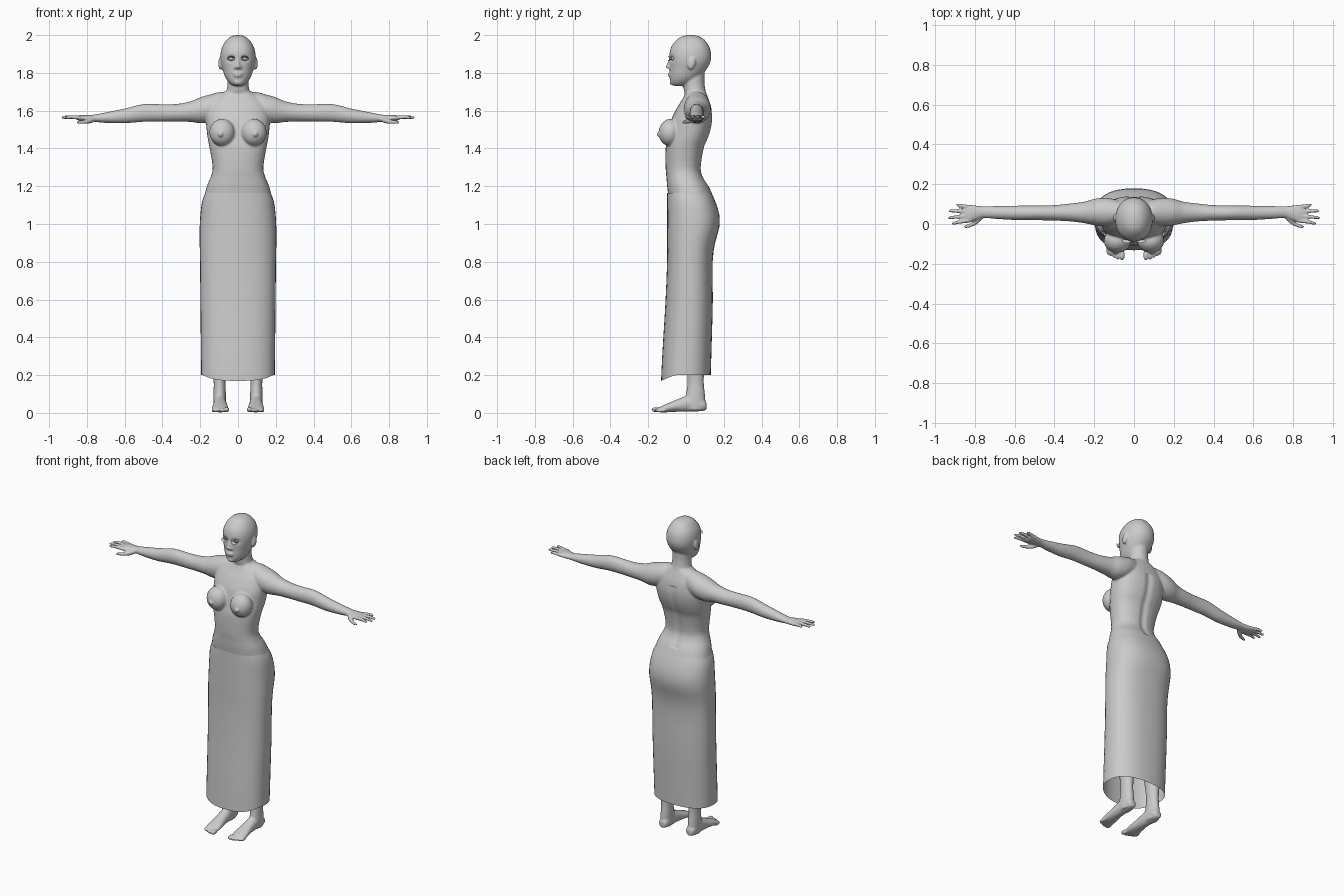
import bpy, bmesh, math
from mathutils import Vector, Matrix


def spline(rings, steps):
    """Catmull-Rom resampling of a list of ring tuples."""
    out = []
    for i in range(len(rings) - 1):
        p = [rings[max(i - 1, 0)], rings[i], rings[i + 1], rings[min(i + 2, len(rings) - 1)]]
        for k in range(steps):
            t = k / steps
            out.append([b + 0.5 * t * (c - a + t * (2 * a - 5 * b + 4 * c - d + t * (3 * (b - c) + d - a)))
                        for a, b, c, d in zip(*p)])
    return out + [list(rings[-1])]


def loft(bm, axis, rings, side=1, n=32, power=2.0, steps=3, cap=True):
    """Rings are (position on axis, two centre coords, two radii)."""
    others = [i for i in range(3) if i != axis]
    loops = []
    for t, a, b, ra, rb in spline(rings, steps):
        loop = []
        for k in range(n):
            ang = 2 * math.pi * k / n
            c, s = math.cos(ang), math.sin(ang)
            co = [0, 0, 0]
            co[axis] = t
            co[others[0]] = a + ra * math.copysign(abs(c) ** (2 / power), c)
            co[others[1]] = b + rb * math.copysign(abs(s) ** (2 / power), s)
            co[0] *= side
            loop.append(bm.verts.new(co))
        loops.append(loop)
    faces = []
    for l0, l1 in zip(loops, loops[1:]):
        for k in range(n):
            j = (k + 1) % n
            faces.append(bm.faces.new((l0[k], l0[j], l1[j], l1[k])))
    if cap:
        faces += [bm.faces.new(loops[0]), bm.faces.new(loops[-1])]
    bmesh.ops.recalc_face_normals(bm, faces=faces)
    return loops


def column(rows, x=0.0):
    """Rows (z, half width, front y, back y) to vertical loft rings."""
    return [(z, x, (f + b) / 2, w, (b - f) / 2) for z, w, f, b in rows]


def ball(bm, centre, radii, tilt=0.0):
    m = Matrix.Translation(centre) @ Matrix.Rotation(tilt, 4, 'X') @ Matrix.Diagonal((*radii, 1))
    bmesh.ops.create_uvsphere(bm, u_segments=20, v_segments=12, radius=1, matrix=m)


def finish(bm, name):
    me = bpy.data.meshes.new(name)
    bm.to_mesh(me)
    bm.free()
    ob = bpy.data.objects.new(name, me)
    bpy.context.collection.objects.link(ob)
    bpy.ops.object.select_all(action='DESELECT')
    ob.select_set(True)
    bpy.context.view_layer.objects.active = ob
    return ob


bm = bmesh.new()

# torso
loft(bm, 2, column([
    (1.70, .07, .0, .105), (1.66, .13, -.02, .12), (1.62, .16, -.045, .133), (1.56, .17, -.075, .14),
    (1.50, .166, -.09, .132), (1.45, .16, -.10, .115), (1.40, .15, -.108, .095), (1.30, .134, -.108, .08),
    (1.25, .144, -.104, .09), (1.20, .165, -.10, .12), (1.12, .184, -.09, .152), (1.03, .192, -.085, .166),
    (.95, .19, -.08, .145), (.88, .16, -.06, .12)]), power=2.3)

# neck
loft(bm, 2, column([(1.62, .09, -.02, .125), (1.68, .078, -.005, .112), (1.71, .06, -.012, .103),
                    (1.76, .055, -.015, .097), (1.84, .055, -.015, .10)]))

# head
loft(bm, 2, column([
    (2.0, .012, .01, .04), (1.993, .036, -.022, .07), (1.975, .06, -.05, .098), (1.94, .083, -.077, .123),
    (1.90, .093, -.088, .133), (1.86, .092, -.088, .13), (1.82, .082, -.086, .11), (1.785, .071, -.085, .08),
    (1.757, .055, -.083, .05), (1.737, .034, -.075, .01), (1.731, .015, -.06, -.02)]), power=2.15)

# nose, lips, chin
loft(bm, 2, column([(1.88, .009, -.09, -.06), (1.85, .011, -.1, -.06), (1.832, .015, -.108, -.06),
                    (1.822, .012, -.098, -.06)]), n=16)
ball(bm, (0, -.085, 1.795), (.026, .012, .006))
ball(bm, (0, -.083, 1.784), (.023, .012, .007))
ball(bm, (0, -.072, 1.75), (.022, .016, .014))

for s in (1, -1):
    # nostril, ear, bust
    ball(bm, (s * .014, -.088, 1.828), (.008, .01, .007))
    ball(bm, (s * .094, .03, 1.85), (.011, .02, .034), -.25)
    ball(bm, (s * .084, -.085, 1.485), (.068, .06, .072), -.12)
    ball(bm, (s * .092, -.142, 1.475), (.014, .014, .014))
    # shoulder and arm
    loft(bm, 0, [
        (.02, .055, 1.63, .05, .075), (.10, .06, 1.625, .065, .073), (.15, .06, 1.612, .072, .073),
        (.20, .06, 1.602, .066, .069), (.25, .058, 1.595, .054, .055), (.32, .058, 1.589, .045, .047),
        (.40, .056, 1.588, .039, .046), (.50, .056, 1.588, .037, .047), (.60, .056, 1.572, .036, .039),
        (.70, .058, 1.563, .032, .028), (.76, .06, 1.56, .029, .019), (.79, .057, 1.56, .036, .018),
        (.83, .052, 1.561, .044, .016), (.85, .053, 1.561, .042, .012)], s, n=24)
    # fingers
    for y0, y1, tip in ((.018, .002, .915), (.041, .031, .935), (.064, .066, .93), (.086, .096, .895)):
        mid = (.84 + tip) / 2
        loft(bm, 0, [(.82, y0, 1.561, .011, .011), (mid, (y0 + y1) / 2, 1.566, .0095, .010),
                     (tip - .006, y1, 1.564, .0075, .008), (tip, y1, 1.563, .004, .004)], s, n=12)
    # thumb
    loft(bm, 0, [(.755, .045, 1.555, .014, .013), (.785, .016, 1.545, .015, .014),
                 (.82, -.005, 1.54, .011, .011), (.848, -.014, 1.538, .008, .008),
                 (.854, -.015, 1.538, .004, .004)], s, n=12)
    # leg
    loft(bm, 2, column([
        (.95, .085, -.05, .13), (.75, .075, -.05, .115), (.55, .056, -.03, .09), (.40, .053, -.02, .108),
        (.27, .041, -.002, .1), (.17, .032, .008, .094), (.10, .033, .0, .1), (.05, .034, -.01, .103),
        (.015, .03, .0, .1)], .097), s, n=24)
    # foot
    loft(bm, 1, [(.108, .096, .036, .018, .02), (.09, .096, .042, .03, .032), (.03, .096, .052, .033, .046),
                 (-.04, .095, .04, .037, .034), (-.10, .094, .026, .044, .023),
                 (-.14, .093, .017, .043, .014), (-.15, .093, .016, .038, .01)], s, n=24)
    # toes
    for x, tip, r in ((.06, -.182, .014), (.082, -.18, .0105), (.1, -.172, .01), (.117, -.164, .0095), (.131, -.155, .009)):
        ball(bm, (s * x, tip + .026, r + .003), (r, .028, r))

body = finish(bm, "body")

# fuse the body parts into one smooth skin
rm = body.modifiers.new("fuse", 'REMESH')
rm.mode = 'VOXEL'
rm.voxel_size = .0055
sm = body.modifiers.new("soften", 'SMOOTH')
sm.factor, sm.iterations = .5, 5
for m in (rm, sm):
    bpy.ops.object.modifier_apply(modifier=m.name)

# eye sockets pressed into the face, spine and belly crease
for v in body.data.vertices:
    if v.co.z > 1.75 and v.co.y < 0:
        d = ((abs(v.co.x) - .036) / .02) ** 2 + ((v.co.z - 1.876) / .014) ** 2
        v.co.y += .013 * math.exp(-d)
    elif 1.2 < v.co.z < 1.6 and v.co.y > .03:
        v.co.y -= .008 * math.exp(-(v.co.x / .02) ** 2)
bpy.ops.object.shade_smooth()

# eyes and lashes
bm = bmesh.new()
for s in (1, -1):
    ball(bm, (s * .036, -.066, 1.876), (.014, .014, .012))
finish(bm, "eyes")
bpy.ops.object.shade_smooth()

bm = bmesh.new()
for s in (1, -1):
    for up in (1, -1):
        strip = []
        for k in range(9):
            u = k / 4 - 1
            arch = 1 - u * u
            x, y = s * (.036 + .019 * u), -.073 - .007 * arch
            strip.append((bm.verts.new((x, y, 1.876 + up * .007 * arch)),
                          bm.verts.new((x + s * .003 * u, y - .016, 1.876 + up * (.003 + .011 * arch)))))
        for (a, b), (c, d) in zip(strip, strip[1:]):
            bm.faces.new((a, b, d, c))
finish(bm, "eyelashes")

# skirt: open tube with a hem that dips at the front
bm = bmesh.new()
hem = loft(bm, 2, column([
    (1.165, .172, -.1, .135), (1.12, .19, -.1, .155), (1.05, .199, -.1, .176), (.98, .203, -.1, .176),
    (.90, .203, -.1, .154), (.80, .201, -.1, .141), (.60, .199, -.108, .142), (.40, .197, -.12, .137),
    (.20, .195, -.132, .131)]), n=40, power=2.4, steps=2, cap=False)[-1]
for v in hem:
    v.co.z -= .03 * max(0, min(1, (-v.co.y - .06) / .07))
finish(bm, "skirt")
bpy.ops.object.shade_smooth_by_angle(angle=math.radians(40))
